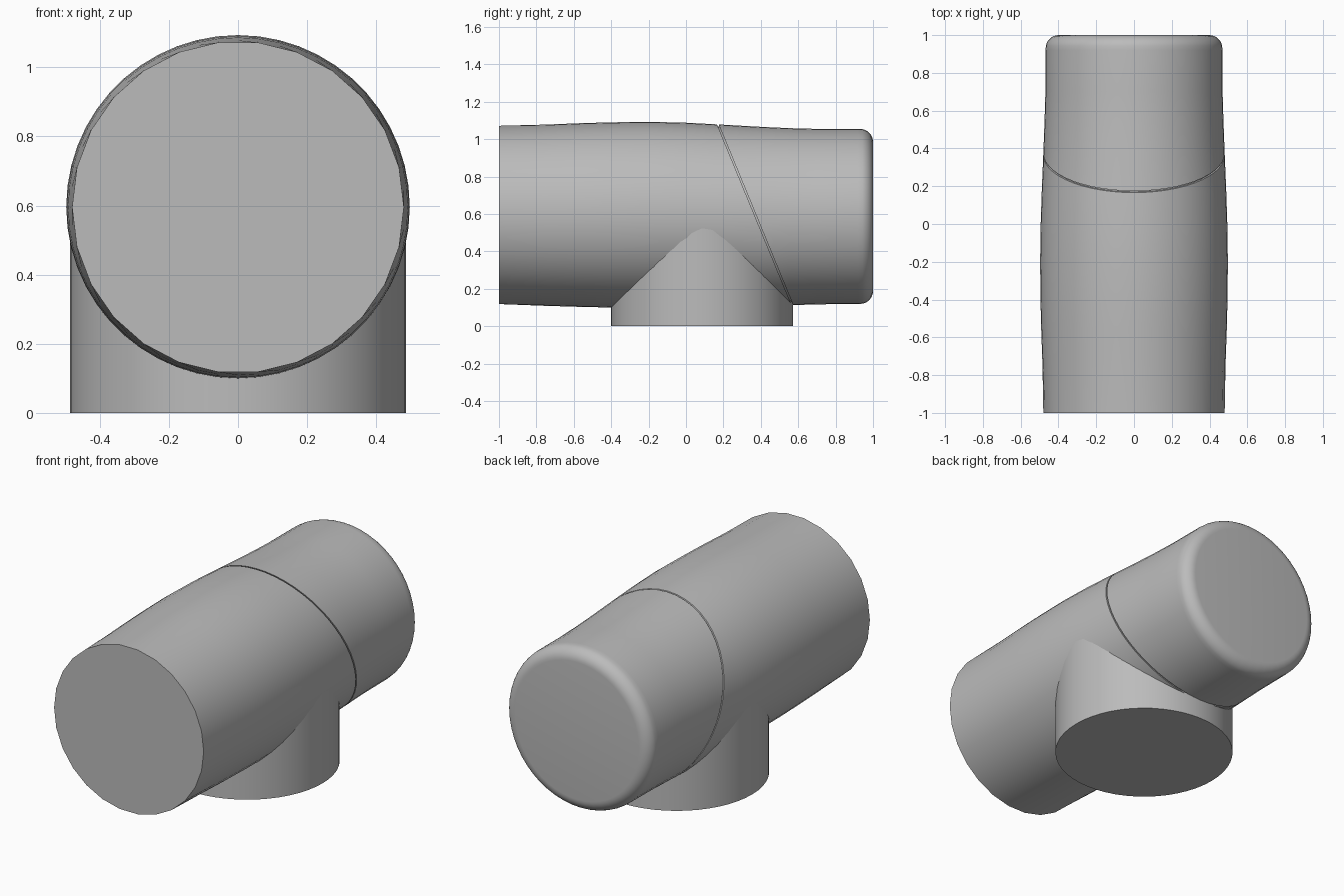
import bpy, bmesh, math
from mathutils import Vector

if "Cube" in bpy.data.objects:
    bpy.data.objects.remove(bpy.data.objects["Cube"])

grey = bpy.data.materials.new("plain grey")
grey.use_nodes = True
grey.diffuse_color = (0.5, 0.5, 0.5, 1)
grey.node_tree.nodes["Principled BSDF"].inputs["Base Color"].default_value = (0.5, 0.5, 0.5, 1)

SIDES = 52
SEAM_POINT = Vector((0, 0.37, 0.595))
SEAM_NORMAL = Vector((0, 0.97, 0.4)).normalized()

# Barrel profile: y, bottom z, top z
profile = [(-1, .115, 1.075), (-.75, .109, 1.078), (-.55, .103, 1.086), (-.4, .1, 1.09),
           (-.2, .099, 1.093), (0, .1, 1.088), (.17, .102, 1.079), (.4, .108, 1.066),
           (.55, .112, 1.059), (.7, .117, 1.055), (.92, .119, 1.055)]
# Rounded rear edge
ROUND = 0.07
for i in range(1, 9):
    a = math.pi / 2 * i / 8
    inset = ROUND * (1 - math.cos(a))
    profile.append((0.93 + ROUND * math.sin(a), .119 + inset, 1.055 - inset))


def finish(bm, name):
    bmesh.ops.recalc_face_normals(bm, faces=bm.faces)
    mesh = bpy.data.meshes.new(name)
    bm.to_mesh(mesh)
    bm.free()
    obj = bpy.data.objects.new(name, mesh)
    bpy.context.collection.objects.link(obj)
    mesh.materials.append(grey)
    bpy.ops.object.select_all(action='DESELECT')
    obj.select_set(True)
    bpy.context.view_layer.objects.active = obj
    bpy.ops.object.shade_smooth_by_angle(angle=math.radians(35))
    return obj


def barrel_section(name, shrink=0, start=None, end=None):
    """Lathed barrel, kept between two offsets from the slanted seam."""
    bm = bmesh.new()
    rings = []
    for n, (y, low, high) in enumerate(profile):
        radius, mid = (high - low) / 2 - shrink, (high + low) / 2
        ring = []
        for k in range(SIDES):
            a = 2 * math.pi * k / SIDES
            # The front rim is coarser: every second corner lies on a chord
            r = radius * math.cos(2 * math.pi / SIDES) if n == 0 and k % 2 else radius
            ring.append(bm.verts.new((r * math.cos(a), y, mid + r * math.sin(a))))
        rings.append(ring)
    for a, b in zip(rings, rings[1:]):
        for k in range(SIDES):
            j = (k + 1) % SIDES
            bm.faces.new((a[k], a[j], b[j], b[k]))
    bm.faces.new(rings[0])
    bm.faces.new(rings[-1])
    for offset, sign in ((start, -1), (end, 1)):
        if offset is not None:
            bmesh.ops.bisect_plane(bm, geom=bm.verts[:] + bm.edges[:] + bm.faces[:],
                                   plane_co=SEAM_POINT + SEAM_NORMAL * offset,
                                   plane_no=SEAM_NORMAL * sign, clear_outer=True)
            bmesh.ops.holes_fill(bm, edges=[e for e in bm.edges if e.is_boundary], sides=0)
    return finish(bm, name)


# Barrel halves with a fine groove between them
barrel_section("main_barrel", end=-0.004)
barrel_section("rear_cap", start=0.004)
barrel_section("seam_core", shrink=0.01, start=-0.03, end=0.03)

# Upright round base merging into the barrel
bm = bmesh.new()
bmesh.ops.create_cone(bm, cap_ends=True, segments=SIDES, radius1=0.486, radius2=0.486, depth=0.55)
bmesh.ops.translate(bm, verts=bm.verts, vec=(0, 0.085, 0.275))
finish(bm, "round_base")
